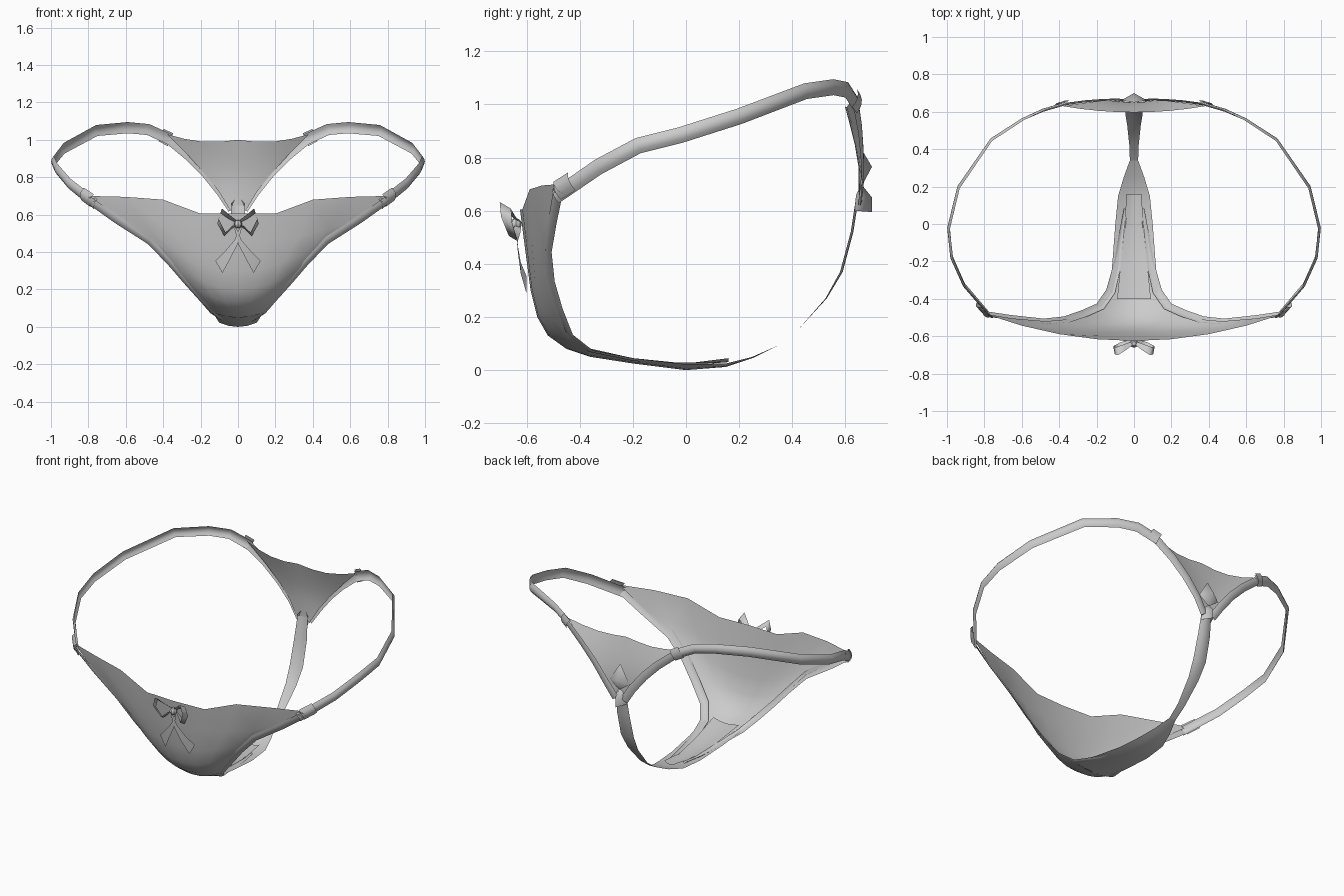
import bpy, bmesh
from mathutils import Vector as V


def make(name, verts, faces):
    me = bpy.data.meshes.new(name)
    me.from_pydata([tuple(v) for v in verts], [], faces)
    bm = bmesh.new()
    bm.from_mesh(me)
    bmesh.ops.remove_doubles(bm, verts=bm.verts, dist=0.0005)
    bmesh.ops.recalc_face_normals(bm, faces=bm.faces)
    bm.to_mesh(me)
    bm.free()
    for p in me.polygons:
        p.use_smooth = True
    ob = bpy.data.objects.new(name, me)
    bpy.context.collection.objects.link(ob)
    return ob


def grid(name, rows):
    n = len(rows[0])
    faces = [(i*n + j, i*n + j + 1, (i+1)*n + j + 1, (i+1)*n + j)
             for i in range(len(rows) - 1) for j in range(n - 1)]
    return make(name, [p for r in rows for p in r], faces)


def sheet(name, rows, cols=8, top=None):
    """Symmetric cloth: each row = half width, centre y, z, edge y, z."""
    out = []
    for i, (xe, yc, zc, ye, ze) in enumerate(rows):
        r = []
        for j in range(cols + 1):
            u = 2*j/cols - 1
            k = u*u
            z = zc + (ze - zc)*k
            if i == 0 and top:
                z = top[abs(j - cols//2)]
            r.append(V((xe*u, yc + (ye - yc)*k, z)))
        out.append(r)
    return grid(name, out)


def strip(name, pts, width, across=None, bulge=0.0, side=1):
    """Ribbon along a path, slightly domed; faces outward unless across is given."""
    pts = [V(p) for p in pts]
    w = width if isinstance(width, (list, tuple)) else [width]*len(pts)
    rows = []
    for i, p in enumerate(pts):
        t = (pts[min(i+1, len(pts)-1)] - pts[max(i-1, 0)]).normalized()
        n = V((p.x, p.y, min(p.z - 0.55, 0))).normalized()
        a = V(across).normalized() if across else t.cross(n).normalized()
        q = [p - a*w[i]/2, p - a*w[i]/4 + n*bulge*.75, p + n*bulge,
             p + a*w[i]/4 + n*bulge*.75, p + a*w[i]/2]
        rows.append([V((v.x*side, v.y, v.z)) for v in q])
    return grid(name, rows)


# Front panel, with a scooped top edge
sheet("front_panel", [
    (.80, -.625, .605, -.48, .70), (.65, -.605, .45, -.505, .585),
    (.47, -.585, .30, -.52, .46), (.36, -.56, .20, -.51, .34),
    (.27, -.52, .13, -.49, .24), (.19, -.45, .08, -.45, .14),
    (.13, -.36, .05, -.37, .075)], top=[.605, .605, .68, .695, .70])

# Gusset and narrow back string
sheet("gusset", [
    (.13, -.36, .05, -.37, .075), (.115, -.2, .025, -.2, .045),
    (.10, 0, 0, 0, .022), (.085, .15, .012, .15, .025),
    (.055, .25, .045, .25, .05), (.022, .34, .09, .34, .09)], 4)
sheet("gusset_lining", [
    (.09, -.40, .075, -.40, .09), (.07, -.2, .04, -.2, .045),
    (.05, 0, .018, 0, .025), (.04, .16, .03, .16, .045)], 4)
sheet("back_string", [
    (.022, .34, .09, .34, .09), (.025, .42, .15, .42, .15),
    (.036, .53, .27, .525, .27), (.045, .59, .37, .58, .37),
    (.043, .63, .52, .62, .52), (.035, .65, .65, .64, .65)], 4)

# Back triangle
sheet("back_panel", [
    (.38, .597, 1.0, .63, 1.03), (.27, .615, .93, .647, .92),
    (.17, .635, .85, .66, .81), (.10, .65, .76, .66, .72),
    (.04, .65, .64, .65, .62)], top=[1.0, .99, .99, 1.005, 1.03])

for s, side in ((1, "right"), (-1, "left")):
    # Waist strap
    strap = [(.76, -.49, .655), (.90, -.33, .765), (.968, -.18, .845),
             (.985, -.02, .885), (.93, .20, .955), (.755, .45, 1.05),
             (.59, .555, 1.065), (.48, .605, 1.055), (.36, .64, 1.0)]
    strip("waist_strap_" + side, strap, .06, bulge=.014, side=s)
    # Strap ends wrapped around the joints
    strip("front_tab_" + side, [(.78, -.485, .675), (.83, -.43, .71)],
          .075, bulge=.018, side=s)
    strip("back_tab_" + side, [(.41, .635, 1.025), (.36, .65, 1.0)],
          .075, bulge=.012, side=s)
    # Trim along the edge of the back triangle
    strip("back_trim_" + side, [(.37, .64, 1.0), (.26, .655, .91), (.17, .662, .82),
          (.09, .665, .72), (.03, .655, .63)], .05, bulge=.006, side=s)
    # Leg trim
    strip("leg_trim_" + side, [(.80, -.48, .68), (.65, -.50, .575), (.47, -.52, .46),
          (.36, -.51, .345), (.27, -.48, .24), (.18, -.44, .14), (.125, -.36, .075),
          (.085, -.2, .043), (.065, -.05, .028), (.045, .08, .028)],
          [.05]*7 + [.04, .03, .02], bulge=.008, side=s)
    # Front bow loop and tail
    strip("bow_loop_" + side, [(.005, -.635, .56), (.05, -.66, .59), (.09, -.68, .62),
          (.107, -.675, .565), (.07, -.65, .495), (.035, -.635, .53), (.005, -.63, .545)],
          [.02, .04, .05, .05, .04, .03, .02], across=(.2, 1, -.6), side=s)
    strip("bow_tail_" + side, [(-.015, -.64, .53), (.012, -.632, .45), (.055, -.622, .385),
          (.102, -.60, .32)], [.015, .03, .05, .075],
          across=(.5, 0, .86), side=s)

# Bow knot
bpy.ops.mesh.primitive_uv_sphere_add(segments=8, ring_count=6, radius=.022,
                                     location=(0, -.64, .55))
bpy.context.object.name = "bow_knot"
bpy.ops.object.shade_smooth_by_angle()

# Gathered folds where the back string meets the triangle
make("upper_back_fold", [(0, .65, .85), (-.07, .66, .74), (0, .70, .765),
     (.07, .66, .74), (0, .66, .69)], [(0, 1, 2), (0, 2, 3), (1, 4, 2), (2, 4, 3)])
make("lower_back_fold", [(0, .66, .70), (-.035, .64, .66), (0, .70, .65), (.035, .64, .66),
     (-.035, .635, .60), (0, .70, .595), (.035, .635, .60)],
     [(0, 1, 2), (0, 2, 3), (1, 4, 5, 2), (2, 5, 6, 3)])
